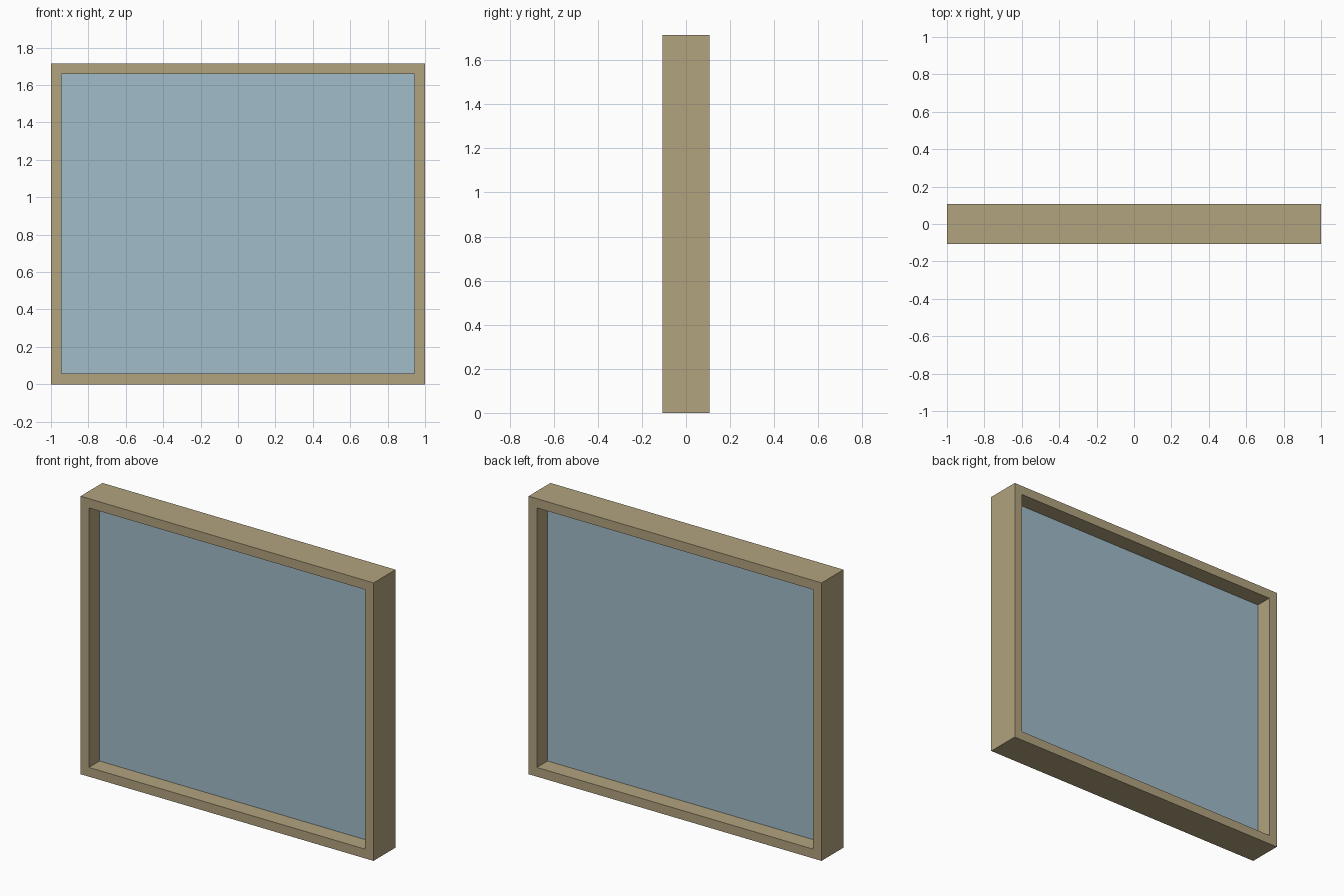
import bpy
import bmesh

if "Cube" in bpy.data.objects:
    bpy.data.objects.remove(bpy.data.objects["Cube"])

W, H, D, B = 1.0, 1.715, 0.107, 0.057   # half width, height, half depth, border
GLASS_HALF = 0.003


def material(name, colour):
    m = bpy.data.materials.new(name)
    m.diffuse_color = (*colour, 1.0)
    m.use_nodes = True
    m.node_tree.nodes["Principled BSDF"].inputs["Base Color"].default_value = m.diffuse_color
    return m


def add_object(name, bm, mat):
    bmesh.ops.recalc_face_normals(bm, faces=bm.faces)
    mesh = bpy.data.meshes.new(name)
    bm.to_mesh(mesh)
    bm.free()
    mesh.materials.append(mat)
    obj = bpy.data.objects.new(name, mesh)
    bpy.context.collection.objects.link(obj)
    return obj


def ring(bm, inset, y):
    """Rectangle of vertices set in from the outer edge."""
    x, lo, hi = W - inset, inset, H - inset
    return [bm.verts.new(p) for p in
            ((-x, y, lo), (x, y, lo), (x, y, hi), (-x, y, hi))]


tan = material("tan frame", (0.445, 0.366, 0.212))
blue = material("pale blue glass", (0.356, 0.503, 0.584))

# Frame: rectangular section swept around the opening
bm = bmesh.new()
loops = [ring(bm, 0, -D), ring(bm, 0, D), ring(bm, B, D), ring(bm, B, -D)]
for k in range(4):
    a, b = loops[k], loops[(k + 1) % 4]
    for i in range(4):
        j = (i + 1) % 4
        bm.faces.new((a[i], a[j], b[j], b[i]))
add_object("window_frame", bm, tan)

# Glass: thin pane in the middle of the frame depth
bm = bmesh.new()
front, back = ring(bm, B, -GLASS_HALF), ring(bm, B, GLASS_HALF)
bm.faces.new(front)
bm.faces.new(back[::-1])
for i in range(4):
    j = (i + 1) % 4
    bm.faces.new((front[i], front[j], back[j], back[i]))
add_object("glass_pane", bm, blue)
